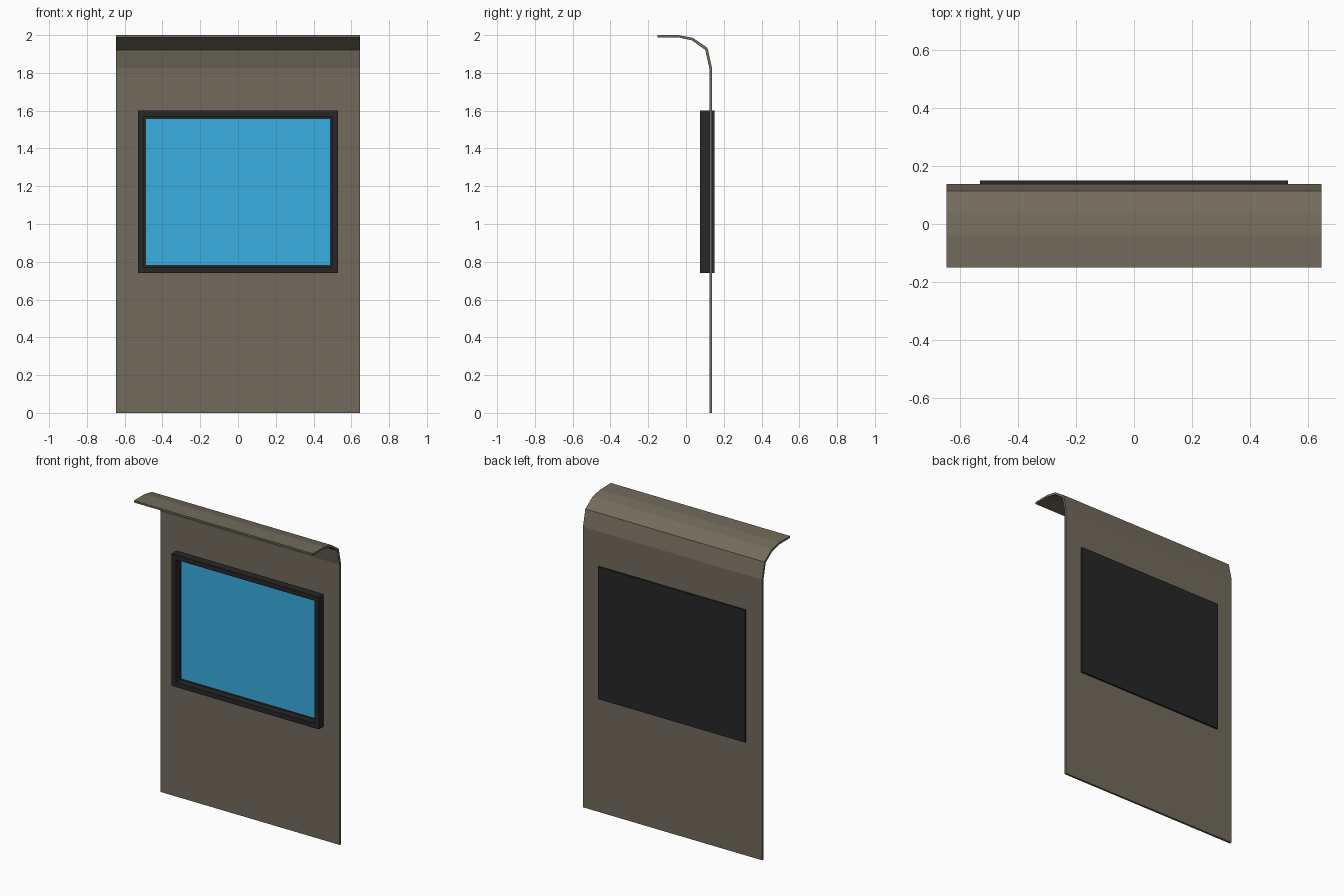
import bpy, bmesh
from mathutils import Vector

if "Cube" in bpy.data.objects:
    bpy.data.objects.remove(bpy.data.objects["Cube"])


def material(name, rgb):
    m = bpy.data.materials.new(name)
    m.diffuse_color = (*rgb, 1)
    m.use_nodes = True
    m.node_tree.nodes["Principled BSDF"].inputs["Base Color"].default_value = m.diffuse_color
    return m


tan = material("tan_panel", (0.17, 0.148, 0.107))
black = material("black_frame", (0.02, 0.02, 0.02))
blue = material("blue_screen", (0.04, 0.43, 0.76))


def finish(name, bm, mat):
    bmesh.ops.recalc_face_normals(bm, faces=bm.faces)
    me = bpy.data.meshes.new(name)
    bm.to_mesh(me)
    bm.free()
    me.materials.append(mat)
    ob = bpy.data.objects.new(name, me)
    bpy.context.collection.objects.link(ob)
    return ob


def box(x, y0, y1, z0, z1):
    bm = bmesh.new()
    bmesh.ops.create_cube(bm, size=1)
    for v in bm.verts:
        v.co = Vector((v.co.x * 2 * x, y0 if v.co.y < 0 else y1, z0 if v.co.z < 0 else z1))
    return bm


W, BACK, T, SEAM = 0.645, 0.138, 0.014, 1.647

# Flat wall panel
finish("wall_panel", box(W, BACK - T, BACK, 0, SEAM), tan)

# Curved hood: outer and inner (y, z) outlines swept across the width
outer = [(-0.15, 2.0), (-0.04, 2.0), (0.037, 1.985), (0.114, 1.932), (BACK, 1.825), (BACK, SEAM)]
inner = [(-0.15, 1.988), (-0.041, 1.988), (0.032, 1.972), (0.102, 1.922), (BACK - T, 1.823), (BACK - T, SEAM)]
bm = bmesh.new()
rings = [[bm.verts.new((x, y, z)) for y, z in (o, i) for x in (-W, W)] for o, i in zip(outer, inner)]
for a, b in zip(rings, rings[1:]):
    for i, j in ((0, 1), (1, 3), (3, 2), (2, 0)):
        bm.faces.new((a[i], a[j], b[j], b[i]))
for r in (rings[0], rings[-1]):
    bm.faces.new((r[0], r[1], r[3], r[2]))
finish("curved_hood", bm, tan)

# Screen frame with a recessed front
bm = box(0.53, 0.074, 0.15, 0.74, 1.60)
bm.normal_update()
front = min(bm.faces, key=lambda f: f.calc_center_median().y)
bmesh.ops.inset_individual(bm, faces=[front], thickness=0.044)
floor = bmesh.ops.extrude_discrete_faces(bm, faces=[front])["faces"][0]
bmesh.ops.translate(bm, verts=floor.verts, vec=(0, 0.045, 0))
finish("screen_frame", bm, black)

# Display glass sitting on the recess floor
finish("screen_glass", box(0.486, 0.114, 0.1195, 0.784, 1.556), blue)
